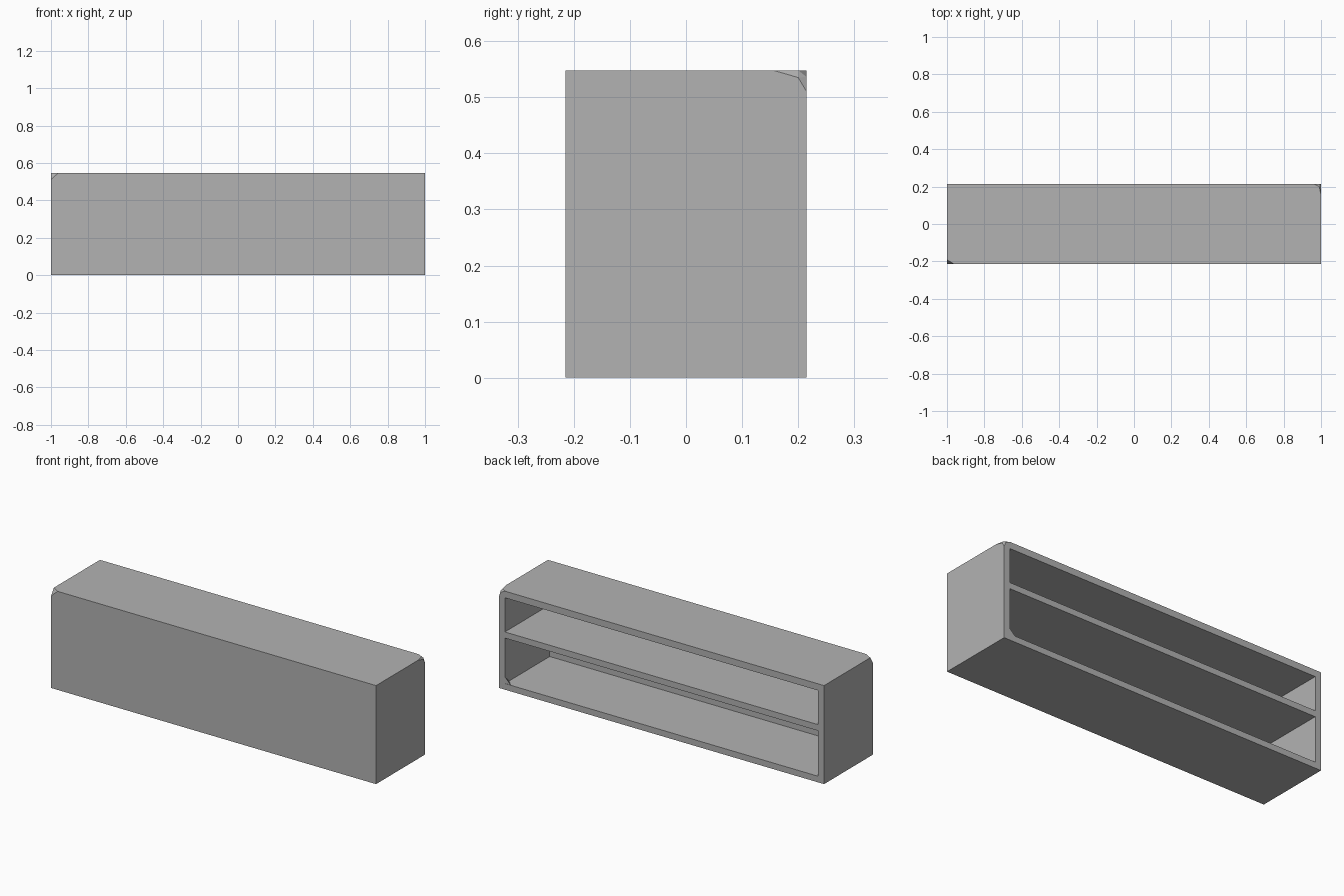
import bpy, bmesh
from itertools import product

W, D, H, T = 1.0, 0.215, 0.548, 0.036   # half width, half depth, height, wall

cube = bpy.data.objects.get("Cube")
if cube:
    bpy.data.objects.remove(cube, do_unlink=True)

grey = bpy.data.materials.new("plain_grey")
grey.use_nodes = True
colour = (0.448, 0.448, 0.448, 1)
grey.diffuse_color = colour
grey.node_tree.nodes["Principled BSDF"].inputs["Base Color"].default_value = colour


def hull(name, points):
    """Convex flat-faced solid around the points."""
    bm = bmesh.new()
    for p in points:
        bm.verts.new(p)
    bmesh.ops.convex_hull(bm, input=bm.verts[:])
    bmesh.ops.dissolve_limit(bm, angle_limit=0.01, verts=bm.verts[:], edges=bm.edges[:])
    bmesh.ops.recalc_face_normals(bm, faces=bm.faces[:])
    mesh = bpy.data.meshes.new(name)
    bm.to_mesh(mesh)
    bm.free()
    mesh.materials.append(grey)
    ob = bpy.data.objects.new(name, mesh)
    bpy.context.collection.objects.link(ob)
    return ob


# Outer case: six whole corners, one chipped and one rounded corner
corners = [c for c in product((-W, W), (-D, D), (0, H))
           if c not in ((-W, -D, H), (W, D, H))]
chip = [(-W + 0.04, -D, H), (-W, -D + 0.024, H), (-W, -D, H - 0.037)]
rounded = [(W - 0.04, D, H), (W, D - 0.06, H), (W, D, H - 0.038),
           (W, D - 0.015, H - 0.013), (W - 0.01, D - 0.015, H), (W - 0.01, D, H - 0.012)]
case = hull("shelf_case", corners + chip + rounded)

# Two compartments open at the back
for name, low, high in (("lower", 0.034, 0.287), ("upper", 0.321, 0.511)):
    cutter = hull(name + "_cutter", product((-W + T, W - T), (-D + T, D + 0.1), (low, high)))
    cutter.hide_render = True
    mod = case.modifiers.new(name + "_compartment", "BOOLEAN")
    mod.operation = "DIFFERENCE"
    mod.solver = "EXACT"
    mod.object = cutter
    bpy.context.view_layer.objects.active = case
    bpy.ops.object.modifier_apply(modifier=mod.name)
    bpy.data.objects.remove(cutter, do_unlink=True)

# Small gusset in the lower inner corner
x, y, z, s = W - T, D - 0.002, 0.034, 0.035
hull("corner_gusset", [(x, y, z), (x - s, y, z), (x, y - s, z), (x, y, z + s)])
